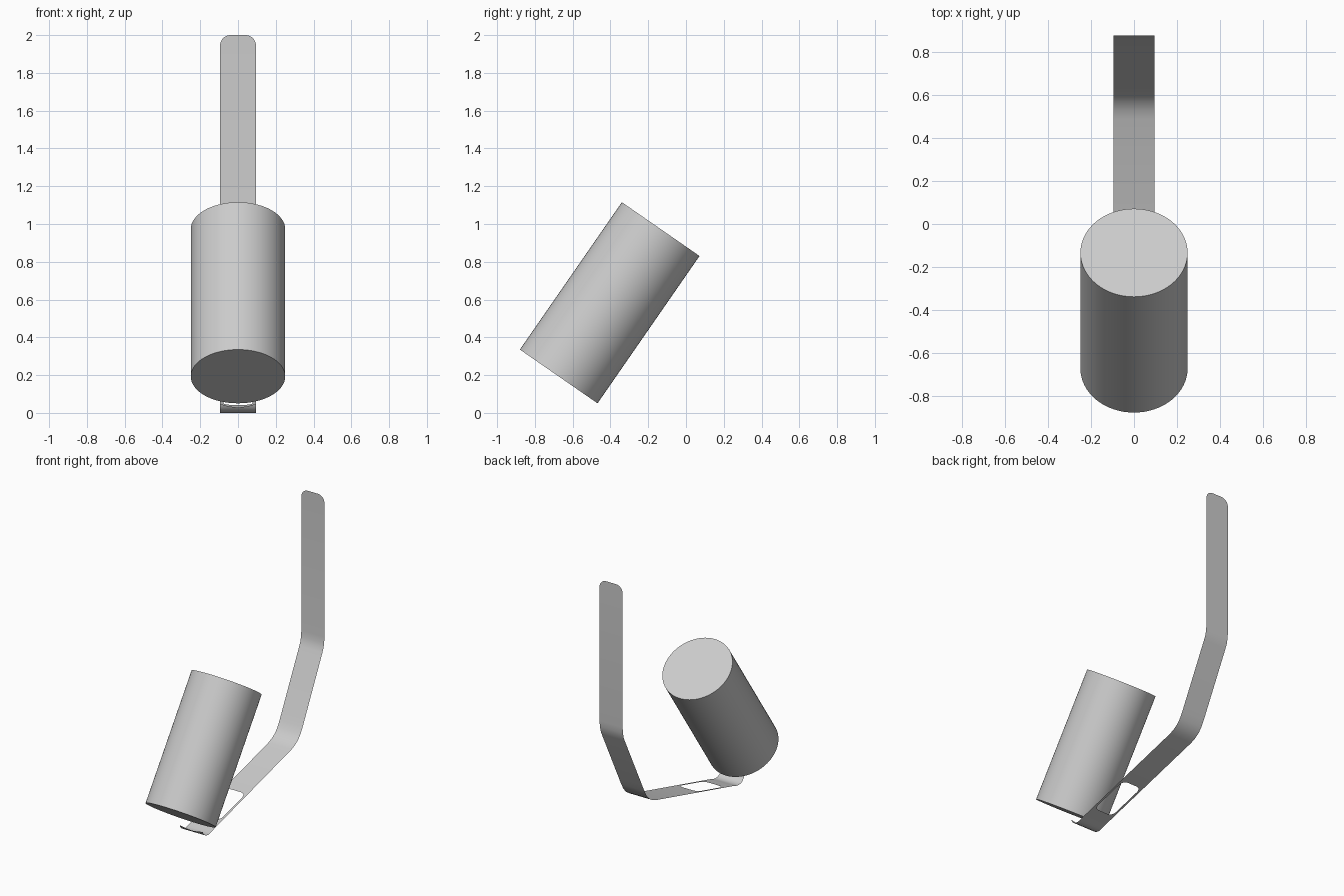
import bpy, bmesh, math
from mathutils import Vector

if "Cube" in bpy.data.objects:
    bpy.data.objects.remove(bpy.data.objects["Cube"])

W = 0.095   # half width of the bent strip


def ramp(y):
    # height of the long straight ramp that holds the slot
    return 0.26 + (y - 0.49) * 0.24 / 0.90


# Rows along the strip: (y, z, inner half width, outer half width)
# Hooked lip with a shallow concave end
rows = [(-0.550, 0.045, 0.085, W), (-0.546, 0.036, 0.055, W), (-0.541, 0.028, 0, W),
        (-0.53, 0.015, 0, W), (-0.51, 0.004, 0, W), (-0.485, 0, 0, W),
        (-0.46, 0.004, 0, W), (-0.435, 0.013, 0, W), (-0.41, 0.02, 0, W)]

# Slot with rounded corners
y0, y1, r, hw = -0.325, -0.02, 0.04, 0.078
arc = [(r * (1 - math.cos(a)), hw - r + r * math.sin(a))
       for a in (i * math.pi / 12 for i in range(7))]
rows.append((y0, ramp(y0), 0, W))
rows += [(y0 + d, ramp(y0 + d), w, W) for d, w in arc]
rows += [(y1 - d, ramp(y1 - d), w, W) for d, w in reversed(arc)]
rows.append((y1, ramp(y1), 0, W))

# Two bends and the upright handle
rows += [(y, z, 0, W) for y, z in
         [(0.49, 0.26), (0.53, 0.276), (0.57, 0.302), (0.60, 0.337), (0.625, 0.38),
          (0.65, 0.43), (0.855, 0.84), (0.868, 0.87), (0.876, 0.905), (0.88, 0.95)]]

# Rounded top corners
R = 0.055
rows += [(0.88, 2 - R + R * math.sin(a), 0, W - R + R * math.cos(a))
         for a in (i * math.pi / 16 for i in range(9))]

# Half of the strip, mirrored across x
bm = bmesh.new()
for a, b in zip(rows, rows[1:]):
    if (a[0] - b[0]) ** 2 + (a[1] - b[1]) ** 2 < 1e-10:
        continue
    quad = [(a[2], *a[:2]), (a[3], *a[:2]), (b[3], *b[:2]), (b[2], *b[:2])]
    bm.faces.new([bm.verts.new(p) for p in quad])
bmesh.ops.remove_doubles(bm, verts=bm.verts, dist=1e-5)
mesh = bpy.data.meshes.new("bent_strip")
bm.to_mesh(mesh)
bm.free()
strip = bpy.data.objects.new("bent_strip", mesh)
bpy.context.collection.objects.link(strip)
mirror = strip.modifiers.new("mirror", 'MIRROR')
mirror.merge_threshold = 1e-4

# Tilted cylinder resting over the lip
axis = Vector((0, 0.54, 0.78))
bpy.ops.mesh.primitive_cylinder_add(vertices=64, radius=0.25, depth=axis.length,
                                    location=(0, -0.404, 0.583),
                                    rotation=(-math.atan2(axis.y, axis.z), 0, 0))
bpy.context.object.name = "tilted_cylinder"

# Smooth shading with sharp rims
for ob in (strip, bpy.context.object):
    bpy.ops.object.select_all(action='DESELECT')
    ob.select_set(True)
    bpy.context.view_layer.objects.active = ob
    bpy.ops.object.shade_smooth_by_angle(angle=math.radians(30))
